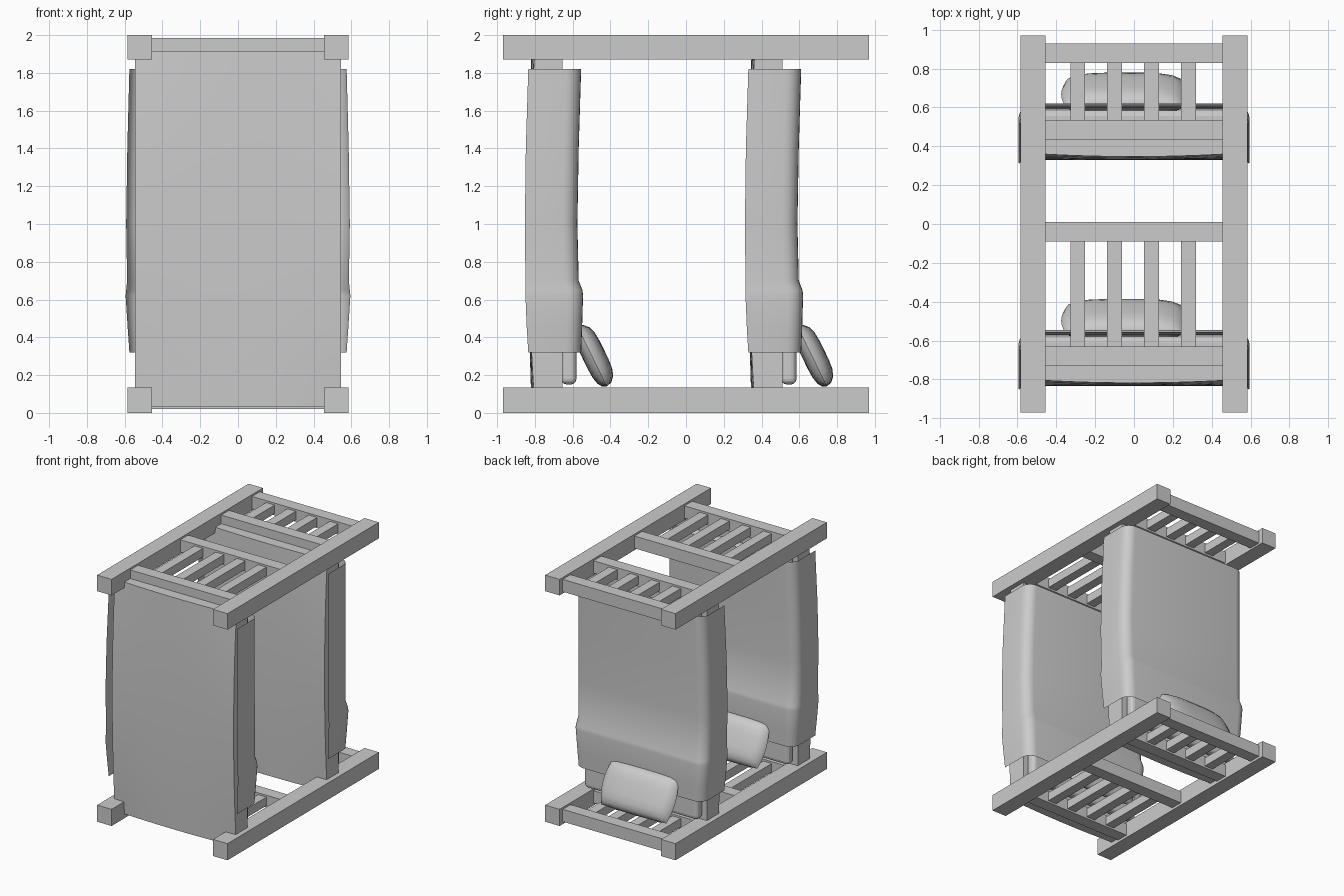
import bpy, bmesh, math
from mathutils import Vector

if "Cube" in bpy.data.objects:
    bpy.data.objects.remove(bpy.data.objects["Cube"])

grey = bpy.data.materials.new("plain_grey")
grey.use_nodes = True
grey.diffuse_color = (0.6, 0.6, 0.6, 1)
grey.node_tree.nodes["Principled BSDF"].inputs["Base Color"].default_value = (0.6, 0.6, 0.6, 1)


def finish(name, bm, smooth=None):
    me = bpy.data.meshes.new(name)
    bm.to_mesh(me)
    bm.free()
    me.materials.append(grey)
    ob = bpy.data.objects.new(name, me)
    bpy.context.collection.objects.link(ob)
    if smooth:
        bpy.ops.object.select_all(action='DESELECT')
        ob.select_set(True)
        bpy.context.view_layer.objects.active = ob
        bpy.ops.object.shade_smooth_by_angle(angle=math.radians(smooth))
    return ob


def box(name, x, y, z):
    """Box from (low, high) pairs on each axis."""
    bm = bmesh.new()
    bmesh.ops.create_cube(bm, size=1)
    for v in bm.verts:
        v.co = [(a + b) / 2 + c * (b - a) for c, (a, b) in zip(v.co, (x, y, z))]
    return finish(name, bm)


def loft(bm, rows):
    """Quads between successive rows of points."""
    grid = [[bm.verts.new(p) for p in row] for row in rows]
    for r, s in zip(grid, grid[1:]):
        for i in range(len(r) - 1):
            bm.faces.new((r[i], r[i + 1], s[i + 1], s[i]))


def slat_base(name, y0):
    """Bed base whose underside sags towards the middle."""
    bm = bmesh.new()
    bmesh.ops.create_cube(bm, size=2)
    bmesh.ops.subdivide_edges(bm, edges=bm.edges[:], cuts=9, use_grid_fill=True)
    for v in bm.verts:
        u, d, w = v.co
        sag = 0.035 * (1 - w * w) + 0.018 * (1 - u * u) * w * w
        low = -0.80 - sag
        v.co = (0.545 * u, y0 + low + (d + 1) / 2 * (-0.655 - low), 0.975 + 0.94 * w)
    finish(name, bm, 30)


def blanket(name, y0):
    """Open cover draped over three sides, with a fold near the pillow."""
    # height, half width, lower edge, upper face
    sections = [(0.32, 0.575, -0.835, -0.555), (0.45, 0.584, -0.843, -0.55),
                (0.62, 0.595, -0.85, -0.545), (0.65, 0.592, -0.85, -0.548),
                (0.70, 0.587, -0.85, -0.568), (1.0, 0.592, -0.853, -0.575),
                (1.4, 0.586, -0.848, -0.568), (1.82, 0.575, -0.835, -0.555)]
    rows = []
    for z, w, low, top in sections:
        r = 0.08
        half = [(w, low), (w, (low + top - r) / 2)]
        for k in range(7):
            a = math.pi / 2 * k / 6
            half.append((w - r + r * math.cos(a), top - r + r * math.sin(a)))
        ring = half + [(-x, y) for x, y in reversed(half)]
        rows.append([(x, y0 + y, z) for x, y in ring])
    bm = bmesh.new()
    loft(bm, rows)
    bmesh.ops.reverse_faces(bm, faces=bm.faces[:])
    bmesh.ops.recalc_face_normals(bm, faces=bm.faces[:])
    finish(name, bm, 40)


def pillow(name, y0):
    """Soft cushion leaning against the bed end."""
    centre = Vector((-0.05, y0 - 0.4975, 0.30))
    along = Vector((0, -0.078, 0.16))
    out = Vector((0, 0.9, 0.44))
    n = 10
    bm = bmesh.new()
    for thick in (0.072, -0.05):
        rows = []
        for j in range(n + 1):
            v = -math.cos(math.pi * j / n)
            row = []
            for i in range(n + 1):
                u = -math.cos(math.pi * i / n)
                t = thick * math.sqrt(max(0, (1 - u ** 4) * (1 - v ** 4)))
                x = Vector((0.325 * u * (1 - 0.1 * v * v), 0, 0))
                row.append(centre + x + along * v * (1 - 0.04 * u * u) + out * t)
            rows.append(row)
        loft(bm, rows)
    bmesh.ops.remove_doubles(bm, verts=bm.verts[:], dist=0.0005)
    bmesh.ops.recalc_face_normals(bm, faces=bm.faces[:])
    finish(name, bm, 50)


# Frame ends: posts, cross bars and spindles
ends = {"head": ((0, 0.135), (0.02, 0.12), (0.035, 0.105)),
        "foot": ((1.87, 2.0), (1.885, 1.985), (1.9, 1.97))}
for end, (post_z, bar_z, rung_z) in ends.items():
    for side, x in (("right", (-0.585, -0.455)), ("left", (0.455, 0.585))):
        box(f"{end}_{side}_post", x, (-0.97, 0.97), post_z)
    for bunk, low, high in (("lower", -0.63, -0.09), ("upper", 0.535, 0.83)):
        box(f"{end}_{bunk}_bottom_bar", (-0.46, 0.46), (low - 0.1, low), bar_z)
        box(f"{end}_{bunk}_top_bar", (-0.46, 0.46), (high, high + 0.1), bar_z)
        for k in range(4):
            x = -0.29 + 0.19 * k
            box(f"{end}_{bunk}_spindle_{k + 1}", (x - 0.038, x + 0.038), (low, high), rung_z)

# Bedding on each bunk
for bunk, y0 in (("lower", 0), ("upper", 1.165)):
    slat_base(f"{bunk}_bed_base", y0)
    mattress = box(f"{bunk}_mattress", (-0.51, 0.51), (y0 - 0.66, y0 - 0.58), (0.15, 1.82))
    bevel = mattress.modifiers.new("soft_edges", 'BEVEL')
    bevel.width = 0.03
    bevel.segments = 3
    blanket(f"{bunk}_blanket", y0)
    pillow(f"{bunk}_pillow", y0)
